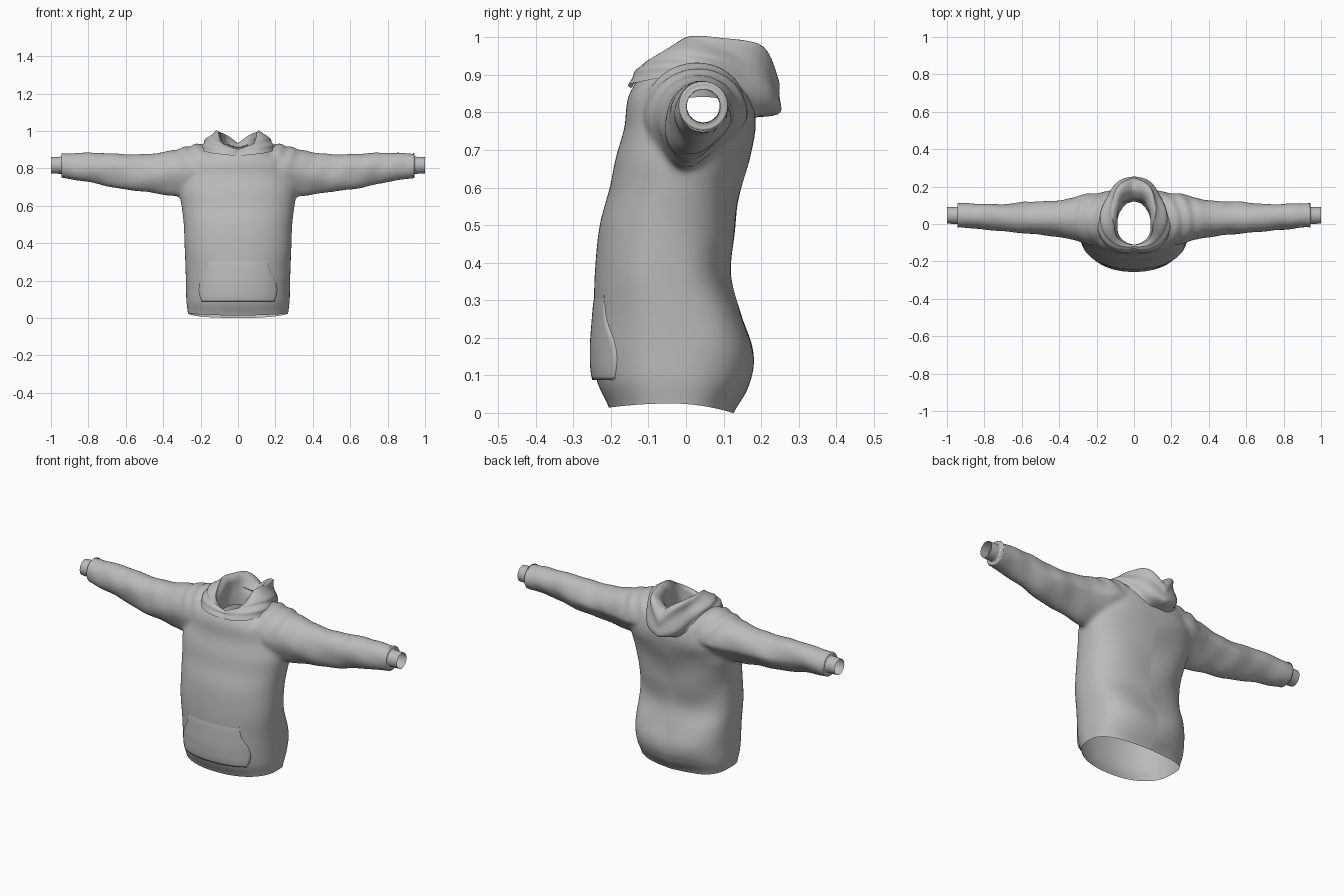
import bpy, bmesh, math

if "Cube" in bpy.data.objects:
    bpy.data.objects.remove(bpy.data.objects["Cube"])

# One flat cloth colour
cloth = bpy.data.materials.new("grey cloth")
cloth.diffuse_color = (0.5, 0.5, 0.5, 1)
cloth.use_nodes = True
cloth.node_tree.nodes["Principled BSDF"].inputs["Base Color"].default_value = cloth.diffuse_color


def spline(keys, t):
    """Smooth interpolation of rows (t, v1, v2, ...)."""
    t = min(max(t, keys[0][0]), keys[-1][0])
    n = len(keys)
    i = 0
    while i < n - 2 and t > keys[i + 1][0]:
        i += 1
    a, b = keys[i], keys[i + 1]
    p, q = keys[max(i - 1, 0)], keys[min(i + 2, n - 1)]
    h = b[0] - a[0]
    u = (t - a[0]) / h
    out = []
    for k in range(1, len(a)):
        m0 = (b[k] - p[k]) / (b[0] - p[0]) * h
        m1 = (q[k] - a[k]) / (q[0] - a[0]) * h
        out.append((2*u**3 - 3*u*u + 1)*a[k] + (u**3 - 2*u*u + u)*m0
                   + (3*u*u - 2*u**3)*b[k] + (u**3 - u*u)*m1)
    return out


def ramp(v, lo, hi):
    u = min(max((v - lo) / (hi - lo), 0), 1)
    return u * u * (3 - 2 * u)


def loft(bm, rings, closed=True, caps=False):
    rows = [[bm.verts.new(p) for p in r] for r in rings]
    n = len(rows[0])
    for r0, r1 in zip(rows, rows[1:]):
        for j in range(n if closed else n - 1):
            k = (j + 1) % n
            bm.faces.new((r0[j], r0[k], r1[k], r1[j]))
    if caps:
        bm.faces.new(rows[0][::-1])
        bm.faces.new(rows[-1])


def finish(bm, name):
    bmesh.ops.recalc_face_normals(bm, faces=bm.faces[:])
    me = bpy.data.meshes.new(name)
    bm.to_mesh(me)
    bm.free()
    ob = bpy.data.objects.new(name, me)
    bpy.context.collection.objects.link(ob)
    me.materials.append(cloth)
    for p in me.polygons:
        p.use_smooth = True
    return ob


# Torso sections: height, half width, front y, back y, squareness of the back
TORSO = [(-0.08, .262, -.185, .11, 2.8), (0.015, .268, -.205, .125, 2.8),
         (0.085, .276, -.238, .168, 2.8), (0.16, .278, -.248, .178, 2.8),
         (0.25, .28, -.246, .155, 2.8), (0.37, .285, -.243, .116, 2.8), (0.5, .29, -.23, .132, 2.4),
         (0.6, .302, -.203, .150, 2.3), (0.68, .312, -.187, .168, 2.5), (0.76, .30, -.164, .186, 2.7),
         (0.84, .27, -.155, .175, 2.7), (0.89, .22, -.127, .15, 2.5), (0.935, .15, -.09, .12, 2.4)]
# Sleeve sections: x, front y, back y, bottom z, top z, narrowing of the underside
SLEEVE = [(0.14, -.11, .16, .66, .94, .4), (0.25, -.11, .165, .64, .925, .4),
          (0.32, -.085, .145, .65, .905, .38), (0.45, -.062, .122, .664, .884, .3),
          (0.6, -.052, .117, .688, .875, .22), (0.75, -.032, .108, .714, .884, .15),
          (0.85, -.025, .108, .733, .888, .1), (0.93, -.02, .11, .75, .882, 0), (1.0, -.02, .11, .755, .88, 0)]
N_FRONT = 2.2


def torso_ring(z, n=72):
    w, f, b, nb = spline(TORSO, z)
    ring = []
    for i in range(n):
        c, s = math.cos(math.tau * i / n), math.sin(math.tau * i / n)
        e = 2 / (nb if s > 0 else N_FRONT)
        ring.append((w * math.copysign(abs(c) ** e, c),
                     (f + b) / 2 + (b - f) / 2 * math.copysign(abs(s) ** e, s), z))
    return ring


def front_y(x, z):
    w, f, b, _ = spline(TORSO, z)
    return (f + b) / 2 - (b - f) / 2 * max(0, 1 - abs(x / w) ** N_FRONT) ** (1 / N_FRONT)


def sleeve_ring(x, side, n=40):
    f, b, lo, hi, drop = spline(SLEEVE, x)
    ring = []
    for i in range(n):
        c, s = math.cos(math.tau * i / n), math.sin(math.tau * i / n)
        d = drop * max(0, -s)
        ring.append((side * x, (f + b) / 2 - .09 * d + (b - f) / 2 * c * (1 - d),
                     (lo + hi) / 2 + (hi - lo) / 2 * s))
    return ring


# Body: torso and sleeves fused into one cloth surface
bm = bmesh.new()
loft(bm, [torso_ring(-.08 + 1.015 * i / 50) for i in range(51)], caps=True)
for side in (-1, 1):
    loft(bm, [sleeve_ring(.14 + .86 * i / 40, side) for i in range(41)], caps=True)
raw = finish(bm, "body_base")
rm = raw.modifiers.new("fuse", 'REMESH')
rm.mode = 'VOXEL'
rm.voxel_size = 0.009
sm = raw.modifiers.new("soften", 'SMOOTH')
sm.factor, sm.iterations = 0.5, 14
fused = bpy.data.meshes.new_from_object(raw.evaluated_get(bpy.context.evaluated_depsgraph_get()))
bm = bmesh.new()
bm.from_mesh(fused)
bpy.data.objects.remove(raw)

# Cloth folds pushed along the surface
bm.normal_update()
moves = []
for v in bm.verts:
    x, y, z = v.co
    ax = abs(x)
    s = ramp(ax, .27, .42)
    d = s * (.003 * math.sin(15 * ax + 34 * z - 14 * y) + .0012 * math.sin(46 * ax - 24 * z + 2 * x))
    # soft drapes across the back
    d += (1 - s) * .004 * ramp(y, .0, .1) * (1 - ramp(z, .65, .75)) * math.sin(20 * z - 14 * ax + 3 * x)
    # gathers over the shoulders
    d += .004 * ramp(z, .8, .9) * ramp(ax, .12, .18) * (1 - ramp(ax, .26, .4)) * math.sin(90 * math.hypot(x, y))
    moves.append(v.normal * d)
for v, m in zip(bm.verts, moves):
    v.co += m

# Open the hem, wrists and neck
for co, no in (((0, 0, .015), (0, 0, -1)), ((.94, 0, 0), (1, 0, 0)), ((-.94, 0, 0), (-1, 0, 0))):
    bmesh.ops.bisect_plane(bm, geom=bm.verts[:] + bm.edges[:] + bm.faces[:],
                           plane_co=co, plane_no=no, clear_outer=True)
neck = [v for v in bm.verts if v.co.z > .78 and (v.co.x / .11) ** 2 + (v.co.y / .13) ** 2 < 1]
bmesh.ops.delete(bm, geom=neck, context='VERTS')
for v in bm.verts:
    k = max(0, 1 - (v.co.z - .015) / .07)
    v.co.z += k * (.01 - .92 * max(0, v.co.y + .04) ** 2 - .4 * min(0, v.co.y + .04) ** 2)
finish(bm, "hoodie_body")

# Cuffs: turned-in sleeve end and narrow wrist tube
for side, name in ((1, "cuff_left"), (-1, "cuff_right")):
    rings = []
    for x, k in ((.936, 1.0), (.943, .97), (.944, .88), (.938, .70), (.955, .69), (.975, .68), (1.0, .66)):
        rings.append([(side * x, .046 + .066 * k * math.cos(math.tau * i / 32),
                       .817 + .066 * k * math.sin(math.tau * i / 32)) for i in range(32)])
    bm = bmesh.new()
    loft(bm, rings)
    finish(bm, name)

# Front pouch pocket: height, half width, stand-off from the body
POCKET = [(.088, .193, .011), (.12, .206, .010), (.16, .21, .008), (.2, .2, .007),
          (.25, .172, .005), (.29, .163, .002), (.32, .16, -.003)]
rows = []
for i in range(25):
    z = .088 + .232 * i / 24
    w, off = spline(POCKET, z)
    xs = [w * (j / 20 - 1) for j in range(41)]
    row = [(x, front_y(x, z) - off, z) for x in xs]
    # edges turned back onto the body
    row = [(xs[0], row[0][1] + off, z)] + row + [(xs[-1], row[-1][1] + off, z)]
    rows.append(row)
rows.insert(0, [(x, y + .009, z + .004) for x, y, z in rows[0]])
bm = bmesh.new()
loft(bm, rows, closed=False)
finish(bm, "front_pocket")

# Hood collapsed round the neck: angle from front, then (radius, z) from base over rim to inside
HOOD = [(0, .145, .865, .135, .88, .128, .895, .12, .90, .112, .88, .11, .83),
        (45, .185, .88, .17, .91, .152, .932, .128, .94, .11, .92, .102, .84),
        (90, .20, .895, .19, .93, .165, .96, .11, 1.0, .092, .96, .09, .84),
        (135, .21, .85, .202, .89, .185, .95, .145, .997, .112, .95, .10, .84),
        (160, .197, .79, .238, .83, .228, .93, .20, .982, .135, .93, .115, .83),
        (180, .17, .785, .248, .80, .248, .87, .20, .935, .13, .90, .12, .83)]
cols = []
for i in range(96):
    a = 360 * i / 96
    t = a if a <= 180 else 360 - a
    v = spline(HOOD, t)
    prof = [(k, v[2 * k], v[2 * k + 1]) for k in range(6)]
    col = []
    for j in range(31):
        u = j / 6
        r, z = spline(prof, u)
        fade = math.sin(math.pi * j / 30) * (.4 + .6 * ramp(t, 20, 70))
        r += .007 * fade * math.sin(4.2 * u + t / 17 + (.8 if a > 180 else 0) * math.sin(math.radians(t)))
        col.append((r * math.sin(math.radians(a)), -r * math.cos(math.radians(a)), z))
    cols.append(col)
bm = bmesh.new()
loft(bm, [list(ring) for ring in zip(*cols)])
finish(bm, "hood")
